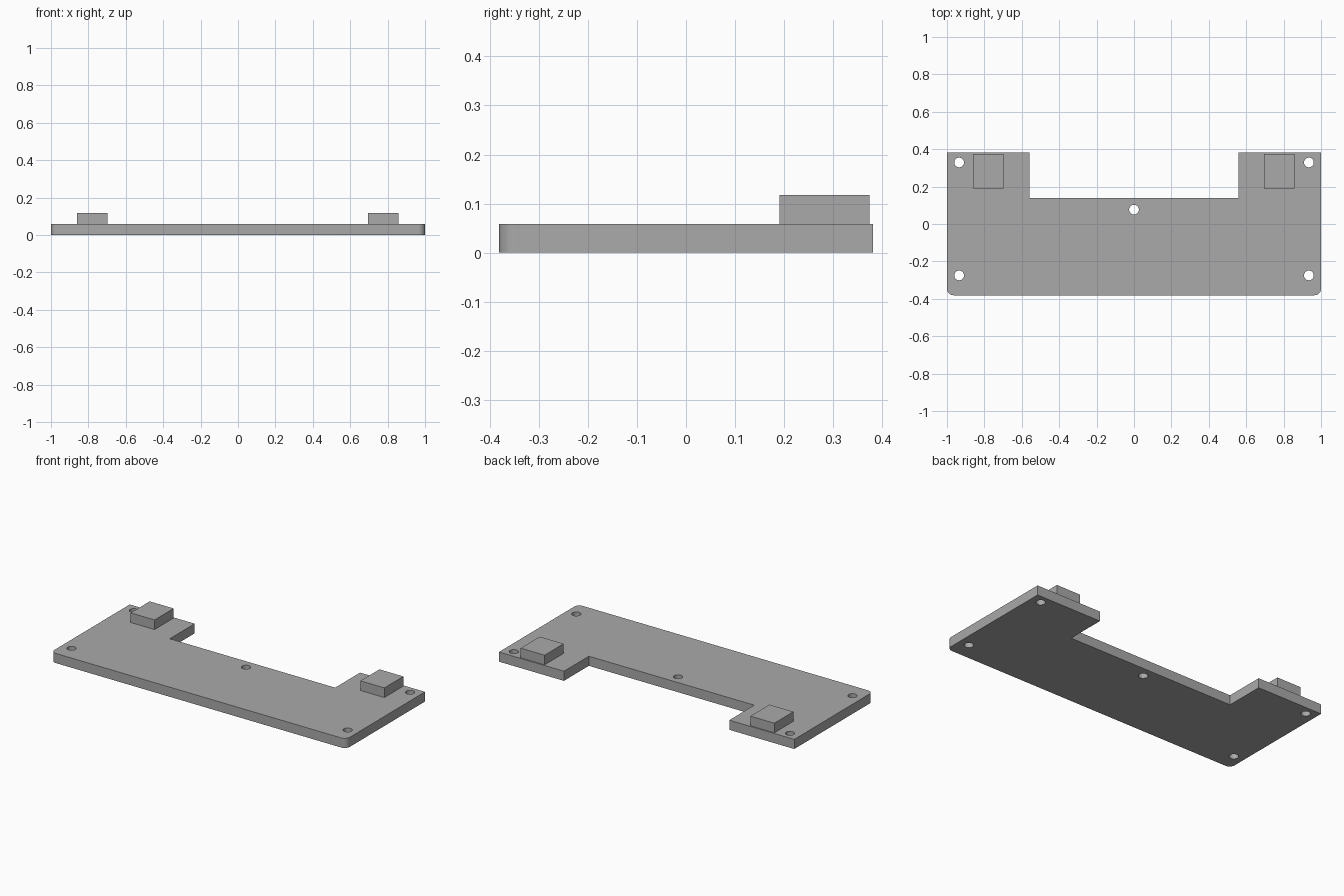
import bpy
import bmesh
from math import cos, sin, pi

cube = bpy.data.objects.get("Cube")
if cube:
    bpy.data.objects.remove(cube, do_unlink=True)

THICK = 0.059      # plate thickness
HALF_Y = 0.381     # half depth of the plate
NOTCH_X, NOTCH_Y = 0.56, 0.14
CORNER = 0.035     # front corner radius
HOLE_R = 0.026

grey = bpy.data.materials.new("plain grey")
grey.use_nodes = True
colour = (0.4, 0.4, 0.4, 1)
grey.diffuse_color = colour
grey.node_tree.nodes["Principled BSDF"].inputs["Base Color"].default_value = colour


def prism(name, outline, z0, z1):
    """Extrude a counter-clockwise outline from z0 to z1."""
    bm = bmesh.new()
    base = bm.faces.new([bm.verts.new((x, y, z0)) for x, y in outline])
    top = bmesh.ops.extrude_face_region(bm, geom=[base], use_keep_orig=True)["geom"]
    verts = [v for v in top if isinstance(v, bmesh.types.BMVert)]
    bmesh.ops.translate(bm, verts=verts, vec=(0, 0, z1 - z0))
    bmesh.ops.recalc_face_normals(bm, faces=bm.faces)
    mesh = bpy.data.meshes.new(name)
    bm.to_mesh(mesh)
    bm.free()
    mesh.materials.append(grey)
    obj = bpy.data.objects.new(name, mesh)
    bpy.context.collection.objects.link(obj)
    return obj


def arc(cx, cy, r, start, end, steps):
    return [(cx + r * cos(start + (end - start) * i / steps),
             cy + r * sin(start + (end - start) * i / steps))
            for i in range(steps + 1)]


# Plate: U-shaped outline with rounded front corners
cx, cy = 1 - CORNER, -HALF_Y + CORNER
outline = arc(-cx, cy, CORNER, pi, 1.5 * pi, 8)
outline += arc(cx, cy, CORNER, 1.5 * pi, 2 * pi, 8)
outline += [(1, HALF_Y), (NOTCH_X, HALF_Y), (NOTCH_X, NOTCH_Y),
            (-NOTCH_X, NOTCH_Y), (-NOTCH_X, HALF_Y), (-1, HALF_Y)]
plate = prism("base_plate", outline, 0, THICK)

# Screw holes through the plate
holes = [(0, 0.077)] + [(s * 0.935, y) for s in (-1, 1) for y in (-0.275, 0.329)]
for x, y in holes:
    circle = arc(x, y, HOLE_R, 0, 2 * pi, 32)[:-1]
    cutter = prism("hole_cutter", circle, -0.1, 0.2)
    cutter.hide_render = True
    mod = plate.modifiers.new("screw_hole", "BOOLEAN")
    mod.operation = "DIFFERENCE"
    mod.solver = "EXACT"
    mod.object = cutter
    bpy.context.view_layer.objects.active = plate
    bpy.ops.object.modifier_apply(modifier=mod.name)
    bpy.data.objects.remove(cutter, do_unlink=True)

bpy.ops.object.select_all(action="DESELECT")
plate.select_set(True)
bpy.context.view_layer.objects.active = plate
bpy.ops.object.shade_smooth_by_angle()

# Raised blocks on the two rear arms
for name, x0, x1 in (("right_block", -0.86, -0.698), ("left_block", 0.696, 0.858)):
    y0, y1 = 0.19, 0.374
    prism(name, [(x0, y0), (x1, y0), (x1, y1), (x0, y1)], THICK, 2 * THICK)
